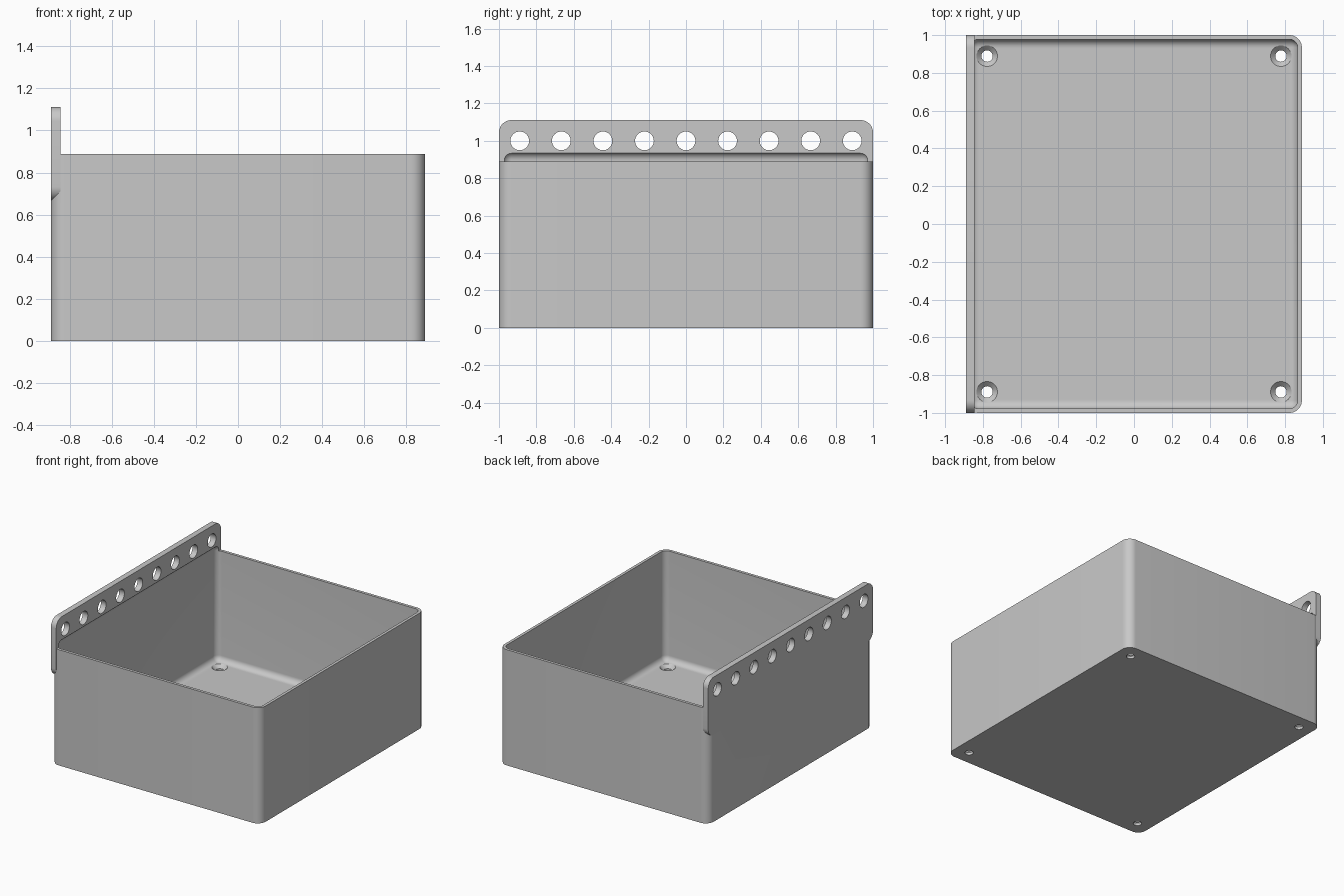
import bpy, bmesh, math
from mathutils import Matrix, Vector

cube = bpy.data.objects.get("Cube")
if cube:
    bpy.data.objects.remove(cube, do_unlink=True)

U = 2 / 9                    # grid unit of the bin
W, D, H = 8 * U, 9 * U, 4 * U
WALL, PLATE, FLOOR, R = 0.1 * U, 0.2 * U, 0.2 * U, 0.3 * U

grey = bpy.data.materials.new("plain grey")
grey.use_nodes = True
grey.diffuse_color = (0.58, 0.58, 0.58, 1)
grey.node_tree.nodes["Principled BSDF"].inputs["Base Color"].default_value = grey.diffuse_color


def make_object(name, bm):
    mesh = bpy.data.meshes.new(name)
    bmesh.ops.recalc_face_normals(bm, faces=bm.faces)
    bm.to_mesh(mesh)
    bm.free()
    mesh.materials.append(grey)
    ob = bpy.data.objects.new(name, mesh)
    bpy.context.collection.objects.link(ob)
    return ob


def rounded_box(name, low, high, radius, axis=None):
    """Box with edges along one axis rounded, or all edges if axis is None."""
    low, high = Vector(low), Vector(high)
    bm = bmesh.new()
    bmesh.ops.create_cube(bm, size=1)
    bmesh.ops.scale(bm, vec=high - low, verts=bm.verts)
    bmesh.ops.translate(bm, vec=(low + high) / 2, verts=bm.verts)
    edges = [e for e in bm.edges if axis is None
             or abs((e.verts[0].co - e.verts[1].co).normalized()[axis]) > 0.9]
    bmesh.ops.bevel(bm, geom=edges, offset=radius, segments=10,
                    profile=0.5, affect='EDGES', clamp_overlap=True)
    return make_object(name, bm)


def add_cone(bm, centre, r_low, r_high, depth, rotation=None):
    matrix = Matrix.Translation(centre) @ (rotation or Matrix())
    bmesh.ops.create_cone(bm, cap_ends=True, segments=40, radius1=r_low,
                          radius2=r_high, depth=depth, matrix=matrix)


def combine(target, other, operation):
    mod = target.modifiers.new(operation, 'BOOLEAN')
    mod.operation, mod.solver, mod.object = operation, 'EXACT', other
    bpy.context.view_layer.objects.active = target
    bpy.ops.object.modifier_apply(modifier=mod.name)
    bpy.data.objects.remove(other, do_unlink=True)


# Outer body and hanging plate
storage_bin = rounded_box("storage_bin", (-W / 2, -D / 2, 0), (W / 2, D / 2, H), R, axis=2)
plate = rounded_box("hanging_plate", (-W / 2, -D / 2, 3 * U),
                    (-W / 2 + PLATE, D / 2, 5 * U), R, axis=0)
combine(storage_bin, plate, 'UNION')

# Cavity with filleted edges, also undercutting the plate above the rim
cavity = rounded_box("cavity_cutter", (-W / 2 + WALL, -D / 2 + WALL, FLOOR),
                     (W / 2 - WALL, D / 2 - WALL, H + 0.051), R - WALL)
combine(storage_bin, cavity, 'DIFFERENCE')

# Row of hanging holes through the plate
bm = bmesh.new()
for i in range(9):
    add_cone(bm, (-W / 2 + PLATE / 2, (i - 4) * U, 4.5 * U), 0.05, 0.05, 0.2,
             Matrix.Rotation(math.pi / 2, 4, 'Y'))
combine(storage_bin, make_object("plate_hole_cutter", bm), 'DIFFERENCE')

# Countersunk screw holes in the floor corners
shaft, sinks = bmesh.new(), bmesh.new()
for sx in (-1, 1):
    for sy in (-1, 1):
        x, y = sx * 3.5 * U, sy * 4 * U
        add_cone(shaft, (x, y, 0), 0.03, 0.03, 0.2)
        add_cone(sinks, (x, y, FLOOR - 0.01), 0.025, 0.065, 0.04)
combine(storage_bin, make_object("shaft_cutter", shaft), 'DIFFERENCE')
combine(storage_bin, make_object("countersink_cutter", sinks), 'DIFFERENCE')

# Smooth fillets, sharp edges
bpy.ops.object.select_all(action='DESELECT')
storage_bin.select_set(True)
bpy.context.view_layer.objects.active = storage_bin
bpy.ops.object.shade_smooth_by_angle(angle=math.radians(30))
